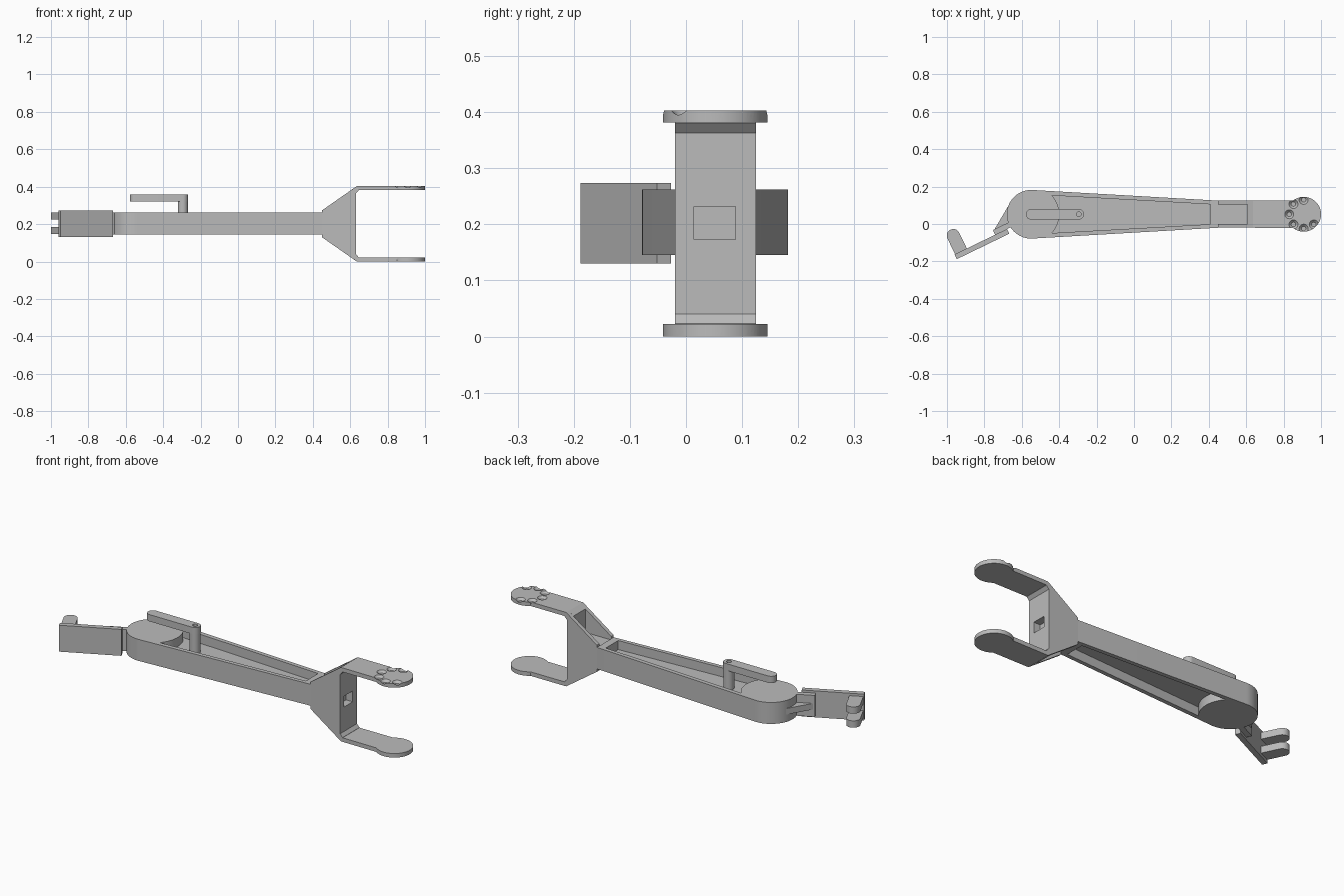
import bpy, bmesh
from math import sin, cos, radians, tau
from mathutils import Vector

if "Cube" in bpy.data.objects:
    bpy.data.objects.remove(bpy.data.objects["Cube"], do_unlink=True)

grey = bpy.data.materials.new("plain grey")
grey.use_nodes = True
grey.diffuse_color = (0.5, 0.5, 0.5, 1)
grey.node_tree.nodes["Principled BSDF"].inputs["Base Color"].default_value = (0.5, 0.5, 0.5, 1)

MID_Y, MID_Z = 0.052, 0.2015
HUB = (-0.55, MID_Y)
EYE = (0.907, MID_Y)
parts = []


def finish(name, bm, cutter=False):
    bmesh.ops.recalc_face_normals(bm, faces=bm.faces)
    mesh = bpy.data.meshes.new(name)
    bm.to_mesh(mesh)
    bm.free()
    mesh.materials.append(grey)
    ob = bpy.data.objects.new(name, mesh)
    bpy.context.collection.objects.link(ob)
    if cutter:
        ob.hide_render = True
    else:
        parts.append(ob)
    return ob


def prism(name, pts, lo, hi, axis="z", cutter=False):
    """Extrude a flat outline along z, or an x-z outline along y."""
    bm = bmesh.new()
    place = (lambda a, b: (a, b, lo)) if axis == "z" else (lambda a, b: (a, lo, b))
    face = bm.faces.new([bm.verts.new(place(a, b)) for a, b in pts])
    new = bmesh.ops.extrude_face_region(bm, geom=[face])["geom"]
    shift = (0, 0, hi - lo) if axis == "z" else (0, hi - lo, 0)
    bmesh.ops.translate(bm, vec=shift, verts=[g for g in new if isinstance(g, bmesh.types.BMVert)])
    return finish(name, bm, cutter)


def rod(name, centre, r, depth, axis=(0, 0, 1), r2=None, cutter=False):
    bm = bmesh.new()
    bmesh.ops.create_cone(bm, cap_ends=True, segments=32, radius1=r,
                          radius2=r if r2 is None else r2, depth=depth)
    mat = Vector(axis).to_track_quat("Z", "Y").to_matrix().to_4x4()
    mat.translation = centre
    bm.transform(mat)
    return finish(name, bm, cutter)


def box(name, x, y, z, cutter=False):
    return prism(name, [(x[0], y[0]), (x[1], y[0]), (x[1], y[1]), (x[0], y[1])], *z, cutter=cutter)


def arc(c, r, start, end, n=24):
    angles = [radians(start + (end - start) * i / n) for i in range(n + 1)]
    return [(c[0] + r * cos(a), c[1] + r * sin(a)) for a in angles]


def cut(ob, cutters):
    for c in cutters:
        mod = ob.modifiers.new("cut", "BOOLEAN")
        mod.operation, mod.solver, mod.object = "DIFFERENCE", "EXACT", c
    bpy.context.view_layer.update()
    done = bpy.data.meshes.new_from_object(ob.evaluated_get(bpy.context.evaluated_depsgraph_get()))
    ob.modifiers.clear()
    ob.data = done


def discard(cutters):
    for c in cutters:
        bpy.data.objects.remove(c, do_unlink=True)


# Tapered arm with a bored hub and a pocket above and below a thin web
arm = prism("arm", arc(HUB, 0.13, 86, 274, 48) + [(0.45, -0.02), (0.45, 0.125)], 0.145, 0.262)
pocket = arc(HUB, 0.15, -42, 42) + [(0.41, MID_Y + 0.053), (0.41, MID_Y - 0.053)]
tools = [prism("pocket_cutter", pocket, 0.213, 0.3, cutter=True),
         prism("pocket_cutter", pocket, 0.1, 0.193, cutter=True),
         rod("hub_bore", (*HUB, MID_Z), 0.075, 0.4, cutter=True)]
cut(arm, tools)
discard(tools)

# Crank link on a post
PIVOT = (-0.295, MID_Y)
link = prism("crank_link", arc(PIVOT, 0.028, -90, 90) + arc(HUB, 0.028, 90, 270), 0.32, 0.357)
post = rod("crank_post", (*PIVOT, 0.267), 0.027, 0.12)
tools = [rod("pin_hole", (*c, 0.35), 0.013, 0.1, cutter=True) for c in (PIVOT, HUB)]
cut(link, tools)
cut(post, tools[:1])
discard(tools)

# Flared fork root: two side walls, an end plate and a hollow centre beam
wall = [(0.45, 0.129), (0.45, 0.274), (0.635, 0.403), (0.645, 0.403), (0.645, 0.38), (0.63, 0.363),
        (0.63, 0.04), (0.645, 0.023), (0.645, 0), (0.635, 0)]
prism("fork_wall_front", wall, -0.02, 0.001, "y")
prism("fork_wall_back", wall, 0.104, 0.125, "y")
end = [(0.606, 0.383), *wall[2:], (0.606, 0.02)]
plate = prism("fork_end_plate", end, 0.001, 0.104, "y")
beam = box("fork_beam", (0.45, 0.606), (0.001, 0.104), (0.153, 0.255))
window = box("window_cutter", (0.6, 0.7), (0.014, 0.088), (0.173, 0.232), cutter=True)
slot = box("slot_cutter", (0.59, 0.7), (0.014, 0.088), (0.173, 0.232), cutter=True)
tools = [rod("bolt_hole", (x, MID_Y, MID_Z), 0.013, 0.2, cutter=True) for x in (0.495, 0.57)]
cut(plate, [window])
cut(beam, [slot] + tools)
discard(tools + [window, slot])

# Fork arms ending in bored eyes with a ring of countersunk holes
outline = [(0.64, -0.02)] + arc(EYE, 0.093, -128, 128, 48) + [(0.64, 0.125)]
for name, lo, hi, outer, side in (("upper", 0.381, 0.403, 0.403, 1), ("lower", 0, 0.022, 0, -1)):
    tine = prism(name + "_fork_arm", outline, lo, hi)
    tools = [rod("eye_bore", (*EYE, outer), 0.037, 0.1, cutter=True)]
    for i in range(8):
        x, y = EYE[0] + 0.077 * cos(i * tau / 8), EYE[1] + 0.077 * sin(i * tau / 8)
        tools.append(rod("ring_hole", (x, y, outer), 0.0145, 0.1, cutter=True))
        tools.append(rod("countersink", (x, y, outer), 0.012, 0.024, (0, 0, side), 0.036, True))
    cut(tine, tools)
    discard(tools)

# Angled bracket: local frame runs along the plate (s) and through it (t)
U, N = Vector((-0.9, -0.436)), Vector((-0.436, 0.9))


def local(s, t):
    return tuple(Vector((-0.667, -0.052)) + U * s + N * t)


def slab(s0, s1, t0, t1):
    return [local(s0, t0), local(s1, t0), local(s1, t1), local(s0, t1)]


bracket = prism("bracket_plate", slab(0, 0.312, 0, 0.028), 0.13, 0.274)
flange = prism("hub_flange", slab(-0.04, 0.07, 0.028, 0.056), 0.145, 0.262)
prism("hub_rib", [local(0.069, 0.05), local(-0.063, 0.138), local(-0.1, 0.04), local(-0.02, 0.03)],
      0.185, 0.218)
tools = [rod("bolt_hole", (*local(s, 0.03), z), 0.012, 0.12, (*N, 0), cutter=True)
         for s in (0.031, 0.281) for z in (0.166, 0.24)]
cut(bracket, tools)
cut(flange, tools[:2])
discard(tools)

# Twin clevis lugs on the bracket's far end
TIP = Vector((-0.966, -0.062))
tilt = 115.8
for name, lo in (("upper", 0.224), ("lower", 0.148)):
    foot = TIP - N * 0.105
    lug = prism(name + "_clevis_lug",
                arc(TIP, 0.035, tilt - 90, tilt + 90) + [tuple(foot + U * 0.035), tuple(foot - U * 0.035)],
                lo, lo + 0.037)
    hole = rod("pin_hole", (*TIP, lo), 0.019, 0.2, cutter=True)
    cut(lug, [hole])
    discard([hole])

# Smooth round surfaces, keep edges crisp
bpy.ops.object.select_all(action="DESELECT")
for ob in parts:
    ob.select_set(True)
bpy.context.view_layer.objects.active = parts[0]
bpy.ops.object.shade_smooth_by_angle(angle=radians(30))
